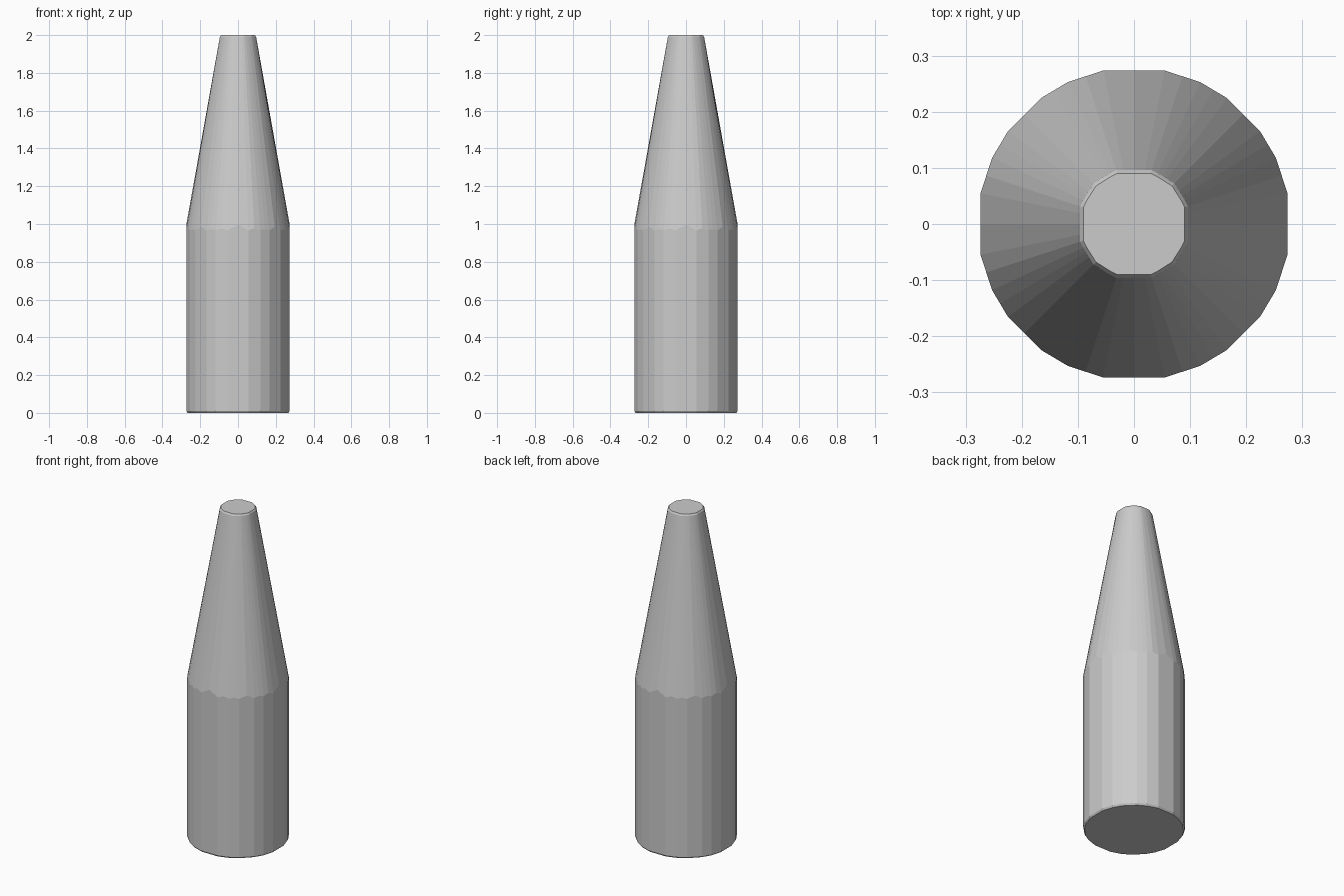
import bpy, bmesh
from math import sin, cos, atan2, hypot, radians

if "Cube" in bpy.data.objects:
    bpy.data.objects.remove(bpy.data.objects["Cube"])


def polygon(radius, first_quadrant):
    """Corner points of a polygon repeated in four quadrants."""
    return [(radius * cos(radians(a + q)), radius * sin(radians(a + q)))
            for q in (0, 90, 180, 270) for a in first_quadrant]


def edge_radius(poly, ang):
    """Distance from the centre to the polygon's edge in a direction."""
    dx, dy = cos(ang), sin(ang)
    best = 0
    for i, (x0, y0) in enumerate(poly):
        x1, y1 = poly[(i + 1) % len(poly)]
        nx, ny = y1 - y0, x0 - x1
        d = nx * dx + ny * dy
        if d > 1e-9:
            r = (nx * x0 + ny * y0) / d
            best = r if best == 0 else min(best, r)
    return best


# Cross-sections of the body and of the blunt tip
body = polygon(0.279, (11.3, 25, 36.4, 53.6, 65, 78.7))
tip = polygon(0.102, (19.5, 45, 70.5))

# Body corners plus the middle of each flat side
points = []
for i, (x, y) in enumerate(body):
    x1, y1 = body[(i + 1) % len(body)]
    points += [(x, y), ((x + x1) / 2, (y + y1) / 2)]

bm = bmesh.new()


def ring(fn):
    return [bm.verts.new(fn(x, y)) for x, y in points]


def shoulder(x, y):
    # Cone cuts the flat sides in a scalloped line
    return (x, y, 1.0 - (hypot(x, y) - 0.273) / 0.177)


def tip_ring(scale, z):
    def fn(x, y):
        a = atan2(y, x)
        r = edge_radius(tip, a) * scale
        return (r * cos(a), r * sin(a), z)
    return fn


rings = [
    ring(lambda x, y: (x * 0.975, y * 0.975, 0)),
    ring(lambda x, y: (x, y, 0.01)),
    ring(shoulder),
    ring(tip_ring(1.0, 1.99)),
    ring(tip_ring(0.94, 2.0)),
]

# Side walls and end caps
n = len(points)
for lo, hi in zip(rings, rings[1:]):
    for i in range(n):
        j = (i + 1) % n
        bm.faces.new((lo[i], lo[j], hi[j], hi[i]))
bm.faces.new(rings[0][::-1])
bm.faces.new(rings[-1])
bmesh.ops.recalc_face_normals(bm, faces=bm.faces[:])

mesh = bpy.data.meshes.new("tapered_post")
bm.to_mesh(mesh)
bm.free()
bpy.context.collection.objects.link(bpy.data.objects.new("tapered_post", mesh))
